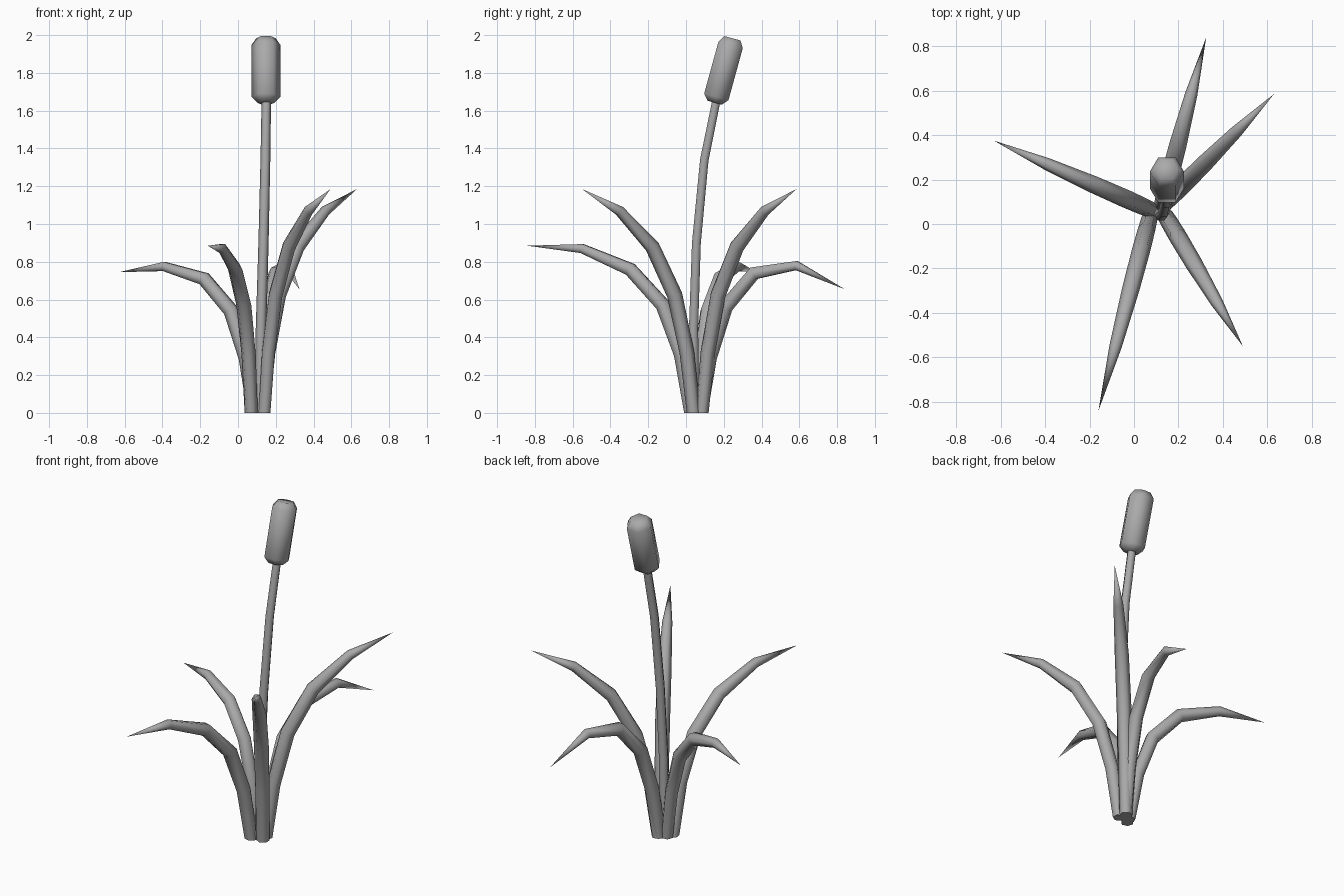
import bpy, bmesh, math
from mathutils import Vector

cube = bpy.data.objects.get("Cube")
if cube:
    bpy.data.objects.remove(cube, do_unlink=True)

grey = bpy.data.materials.new("plain_grey")
grey.use_nodes = True
colour = (0.4, 0.4, 0.4, 1)
grey.diffuse_color = colour
grey.node_tree.nodes["Principled BSDF"].inputs["Base Color"].default_value = colour

SIDES = 6


def tube(name, path, radii, side, level_base=True):
    """Sweep a hexagon along a path; a zero radius closes to a point."""
    bm = bmesh.new()
    path = [Vector(p) for p in path]
    side = Vector(side).normalized()
    rings = []
    for i, (p, r) in enumerate(zip(path, radii)):
        if r == 0:
            rings.append([bm.verts.new(p)])
            continue
        # Mitre each ring between its two neighbouring segments
        before = (p - path[max(i - 1, 0)]).normalized()
        after = (path[min(i + 1, len(path) - 1)] - p).normalized()
        tangent = (before + after).normalized()
        if i == 0 and level_base:
            tangent = Vector((0, 0, 1))
        up = tangent.cross(side).normalized()
        ring = []
        for k in range(SIDES):
            a = math.tau * k / SIDES
            ring.append(bm.verts.new(p + r * (math.cos(a) * side + math.sin(a) * up)))
        rings.append(ring)
    for low, high in zip(rings, rings[1:]):
        for k in range(SIDES):
            n = (k + 1) % SIDES
            if len(high) == 1:
                bm.faces.new((low[k], low[n], high[0]))
            else:
                bm.faces.new((low[k], low[n], high[n], high[k]))
    for end in (rings[0], rings[-1]):
        if len(end) > 1:
            bm.faces.new(end)
    bmesh.ops.recalc_face_normals(bm, faces=bm.faces)
    mesh = bpy.data.meshes.new(name)
    bm.to_mesh(mesh)
    bm.free()
    mesh.materials.append(grey)
    obj = bpy.data.objects.new(name, mesh)
    bpy.context.collection.objects.link(obj)
    bpy.ops.object.select_all(action="DESELECT")
    obj.select_set(True)
    bpy.context.view_layer.objects.active = obj
    bpy.ops.object.shade_smooth_by_angle(angle=math.radians(75))


# Leaves: each arches outwards in its own vertical plane
REACH = (0, 0.06, 0.17, 0.37, 0.665, 1)
LEAF_RADII = (0.036, 0.039, 0.041, 0.039, 0.028, 0)
TALL = (0, 0.32, 0.625, 0.88, 1.07, 1.185)
MIDDLE = (0, 0.31, 0.57, 0.76, 0.87, 0.885)
LOW = (0, 0.29, 0.54, 0.71, 0.775, 0.745)
DROOPING = (0, 0.29, 0.56, 0.74, 0.78, 0.655)
leaves = {
    "leaf_right": ((0.085, 0.06), (-0.63, 0.375), LOW),
    "leaf_back": ((0.125, 0.08), (0.325, 0.84), DROOPING),
    "leaf_back_left": ((0.13, 0.085), (0.63, 0.585), TALL),
    "leaf_front_left": ((0.14, 0.04), (0.49, -0.55), TALL),
    "leaf_front": ((0.07, 0.025), (-0.16, -0.84), MIDDLE),
}
for name, (base, tip, heights) in leaves.items():
    base, tip = Vector(base), Vector(tip)
    out = tip - base
    path = [(*(base + out * t), z) for t, z in zip(REACH, heights)]
    tube(name, path, LEAF_RADII, (-out.y, out.x, 0))

# Stalk: slender stem leaning towards the back near the top
stalk = [(0.115, 0.045, 0), (0.122, 0.04, 0.45), (0.135, 0.055, 0.9),
         (0.145, 0.097, 1.34), (0.15, 0.162, 1.66)]
tube("stalk", stalk, (0.028, 0.028, 0.027, 0.026, 0.025), (1, 0, 0))

# Seed head: tilted hexagonal cylinder with bevelled ends
head_start = Vector((0.148, 0.152, 1.642))
axis = Vector((0, 0.265, 0.964))
head = [head_start + axis * d for d in (0, 0.032, 0.317, 0.354)]
tube("seed_head", head, (0.045, 0.077, 0.077, 0.051), (1, 0, 0), level_base=False)
